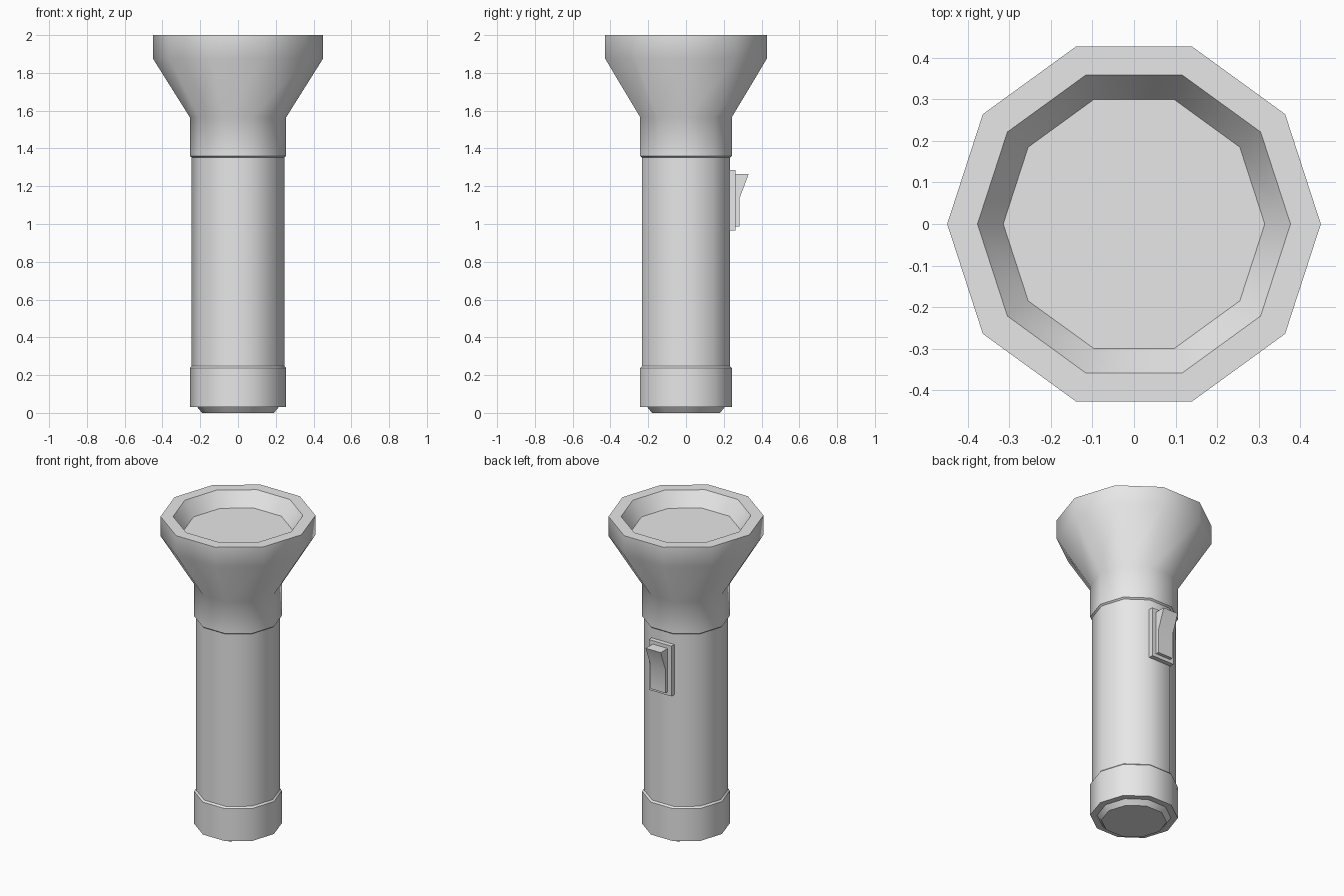
import bpy
import bmesh
from math import cos, sin, tau, radians

if "Cube" in bpy.data.objects:
    bpy.data.objects.remove(bpy.data.objects["Cube"])

SIDES = 10

grey = bpy.data.materials.new("light grey")
grey.use_nodes = True
colour = (0.8, 0.8, 0.8, 1)
grey.diffuse_color = colour
grey.node_tree.nodes["Principled BSDF"].inputs["Base Color"].default_value = colour


def finish(name, bm, smooth_angle):
    """Turn a bmesh into a named, shaded object."""
    bmesh.ops.recalc_face_normals(bm, faces=bm.faces)
    mesh = bpy.data.meshes.new(name)
    bm.to_mesh(mesh)
    bm.free()
    mesh.materials.append(grey)
    obj = bpy.data.objects.new(name, mesh)
    bpy.context.collection.objects.link(obj)
    bpy.ops.object.select_all(action='DESELECT')
    obj.select_set(True)
    bpy.context.view_layer.objects.active = obj
    bpy.ops.object.shade_smooth_by_angle(angle=radians(smooth_angle))
    return obj


def lathe(name, profile, cap_start=True, cap_end=True):
    """Spin a (radius, height) profile into a ten-sided part."""
    bm = bmesh.new()
    rings = [[bm.verts.new((r * cos(tau * i / SIDES), r * sin(tau * i / SIDES), z))
              for i in range(SIDES)] for r, z in profile]
    for low, high in zip(rings, rings[1:]):
        for i in range(SIDES):
            j = (i + 1) % SIDES
            bm.faces.new((low[i], low[j], high[j], high[i]))
    if cap_start:
        bm.faces.new(rings[0])
    if cap_end:
        bm.faces.new(rings[-1])
    return finish(name, bm, 40)


def extrude_side(name, outline, width):
    """Extrude a (y, z) outline symmetrically across x."""
    bm = bmesh.new()
    left, right = [[bm.verts.new((x, y, z)) for y, z in outline]
                   for x in (width / 2, -width / 2)]
    bm.faces.new(left)
    bm.faces.new(right)
    for i in range(len(outline)):
        j = (i + 1) % len(outline)
        bm.faces.new((left[i], left[j], right[j], right[i]))
    return finish(name, bm, 35)


# Tail cap with a chamfered foot and top edge
lathe("tail_cap", [(0.19, 0), (0.215, 0.03), (0.255, 0.03),
                   (0.255, 0.238), (0.245, 0.248)])

# Plain barrel
lathe("barrel", [(0.245, 0.24), (0.245, 1.36)])

# Flared head with a flat rim and recessed lens face
lathe("head", [(0.245, 1.352), (0.255, 1.36), (0.255, 1.565), (0.45, 1.875),
               (0.45, 2), (0.377, 2), (0.315, 1.91)])

# Switch plate and rocker on the back
extrude_side("switch_plate", [(0.22, 0.965), (0.262, 0.965),
                              (0.262, 1.287), (0.22, 1.287)], 0.16)
extrude_side("switch_rocker", [(0.25, 0.987), (0.283, 0.987), (0.283, 1.135),
                               (0.332, 1.265), (0.25, 1.265)], 0.106)
